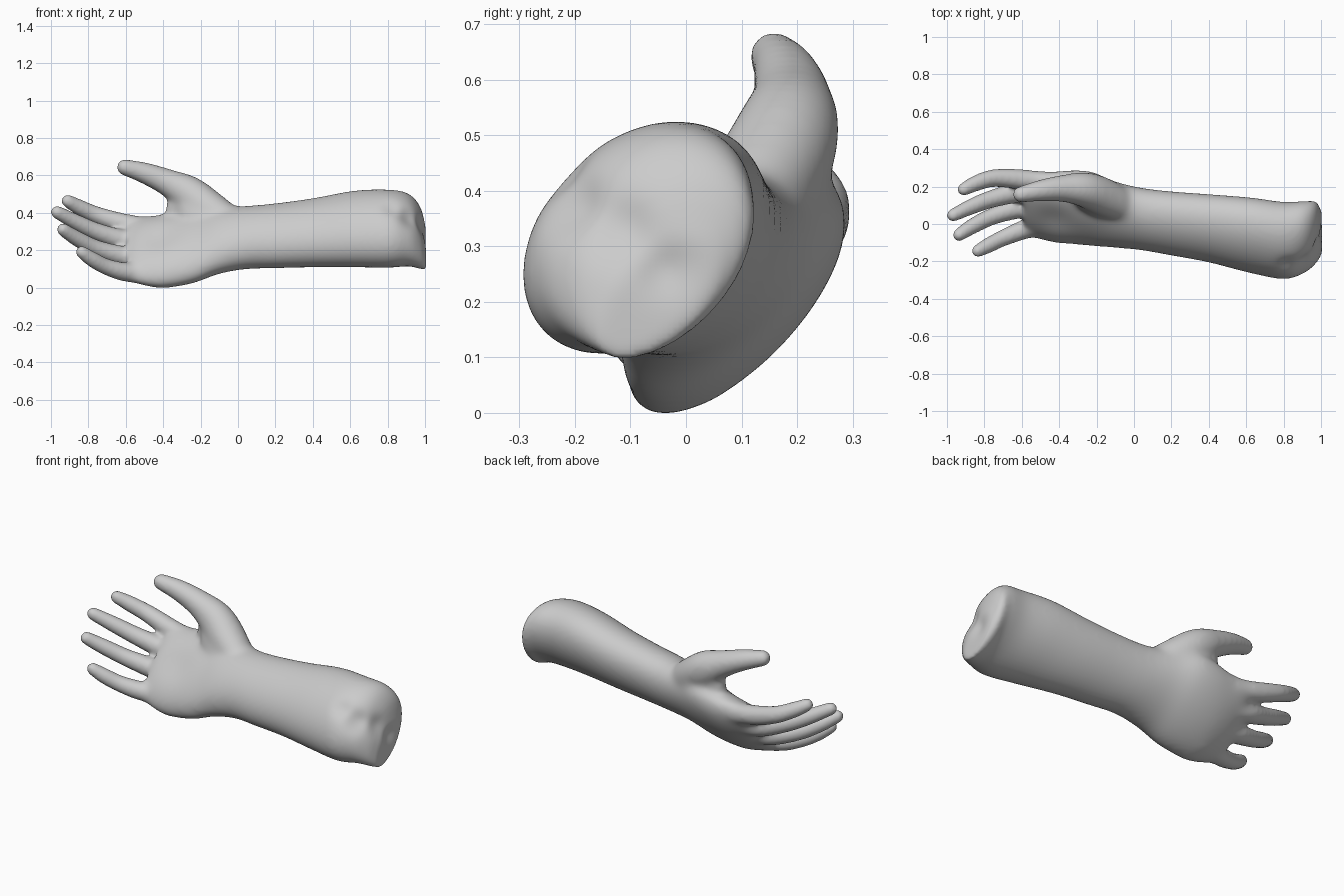
import bpy, bmesh, math
from mathutils import Vector

if "Cube" in bpy.data.objects:
    bpy.data.objects.remove(bpy.data.objects["Cube"])

ACROSS = Vector((0, 0.69, 0.72))   # little-finger side to thumb side
SIDES = 48


def spline(rows, steps=5):
    """Catmull-Rom through rows of equal length."""
    pts = [rows[0]] + rows + [rows[-1]]
    out = []
    for i in range(1, len(pts) - 2):
        for s in range(steps):
            t = s / steps
            out.append([0.5 * (2 * b + (c - a) * t + (2 * a - 5 * b + 4 * c - d) * t * t
                               + (3 * b - a - 3 * c + d) * t ** 3)
                        for a, b, c, d in zip(*pts[i - 1:i + 3])])
    out.append(rows[-1])
    return out


def loft(bm, rows, round_tip=False, fixed=False):
    """Tube through rows (x, y, z, half width, half thickness)."""
    rows = spline(rows)
    if round_tip:
        end, d = rows[-1], Vector(rows[-1][:3]) - Vector(rows[-2][:3])
        d.normalize()
        for k in (25, 45, 65, 80):
            a = math.radians(k)
            p = Vector(end[:3]) + d * end[3] * math.sin(a)
            rows.append([*p, end[3] * math.cos(a), end[4] * math.cos(a)])
    rings = []
    for i, r in enumerate(rows):
        t = Vector(rows[min(i + 1, len(rows) - 1)][:3]) - Vector(rows[max(i - 1, 0)][:3])
        t = Vector((-1, 0, 0)) if fixed else t.normalized()
        side = (ACROSS - t * ACROSS.dot(t)).normalized()
        nrm = t.cross(side)
        rings.append([bm.verts.new(Vector(r[:3])
                                   + side * r[3] * math.cos(2 * math.pi * k / SIDES)
                                   + nrm * r[4] * math.sin(2 * math.pi * k / SIDES))
                      for k in range(SIDES)])
    for a, b in zip(rings, rings[1:]):
        for k in range(SIDES):
            j = (k + 1) % SIDES
            bm.faces.new((a[k], a[j], b[j], b[k]))
    bm.faces.new(rings[0][::-1])
    bm.faces.new(rings[-1])


bm = bmesh.new()

# forearm, wrist and palm
loft(bm, [
    [1.005, -0.05, 0.205, 0.135, 0.07],
    [0.975, -0.045, 0.265, 0.195, 0.125],
    [0.91, -0.070, 0.308, 0.224, 0.156],
    [0.80, -0.088, 0.315, 0.238, 0.171],
    [0.62, -0.06, 0.313, 0.233, 0.167],
    [0.40, -0.023, 0.293, 0.209, 0.153],
    [0.20, 0.003, 0.277, 0.196, 0.144],
    [0.05, 0.025, 0.268, 0.192, 0.140],
    [-0.10, 0.05, 0.254, 0.217, 0.133],
    [-0.22, 0.08, 0.232, 0.256, 0.125],
    [-0.32, 0.09, 0.210, 0.260, 0.118],
    [-0.42, 0.09, 0.193, 0.252, 0.108],
    [-0.53, 0.10, 0.197, 0.237, 0.083],
    [-0.59, 0.10, 0.20, 0.21, 0.05],
], fixed=True)

# web between thumb and index finger
loft(bm, [[0.0, 0.06, 0.31, .08, .08], [-0.15, 0.12, 0.36, .10, .095],
          [-0.27, 0.175, 0.43, .095, .078], [-0.33, 0.19, 0.43, .06, .05]], round_tip=True)

# four fingers, then thumb: (x, y, z, radius)
digits = [
    [(-0.42, 0.215, 0.31, .062), (-0.60, 0.238, 0.34, .055), (-0.75, 0.245, 0.385, .047),
     (-0.85, 0.215, 0.43, .042), (-0.91, 0.185, 0.463, .035)],
    [(-0.42, 0.16, 0.22, .062), (-0.60, 0.170, 0.25, .057), (-0.75, 0.137, 0.297, .048),
     (-0.86, 0.097, 0.347, .043), (-0.967, 0.047, 0.403, .035)],
    [(-0.42, 0.09, 0.14, .062), (-0.60, 0.085, 0.165, .055), (-0.75, 0.043, 0.207, .046),
     (-0.86, -0.01, 0.262, .042), (-0.935, -0.058, 0.31, .035)],
    [(-0.40, 0.025, 0.075, .062), (-0.58, -0.028, 0.08, .053), (-0.70, -0.075, 0.11, .044),
     (-0.78, -0.115, 0.152, .041), (-0.835, -0.144, 0.19, .034)],
    [(0.02, 0.06, 0.31, .075), (-0.14, 0.135, 0.41, .100), (-0.26, 0.182, 0.50, .096),
     (-0.38, 0.190, 0.562, .073), (-0.50, 0.178, 0.612, .057), (-0.605, 0.158, 0.643, .043)],
]
for digit in digits:
    loft(bm, [[x, y, z, r, r] for x, y, z, r in digit], round_tip=True)

bmesh.ops.recalc_face_normals(bm, faces=bm.faces)
mesh = bpy.data.meshes.new("forearm_and_hand")
bm.to_mesh(mesh)
bm.free()
arm = bpy.data.objects.new("forearm_and_hand", mesh)
bpy.context.collection.objects.link(arm)
bpy.context.view_layer.objects.active = arm
arm.select_set(True)

# fuse into one skin
fuse = arm.modifiers.new("fuse", 'REMESH')
fuse.mode = 'VOXEL'
fuse.voxel_size = 0.01
soft = arm.modifiers.new("soften", 'SMOOTH')
soft.factor = 0.5
soft.iterations = 12
for name in ("fuse", "soften"):
    bpy.ops.object.modifier_apply(modifier=name)

# extra blending over the palm, knuckles and thumb root
group = arm.vertex_groups.new(name="palm")
for v in arm.data.vertices:
    x, z = v.co.x, v.co.z
    w = min(1, max(0, (x + 0.64) / 0.12)) * min(1, max(0, (0.1 - x) / 0.1))
    w *= min(1, max(0, (0.60 - z) / 0.08))
    if w > 0:
        group.add([v.index], w, 'REPLACE')
blend = arm.modifiers.new("blend", 'SMOOTH')
blend.factor = 0.5
blend.iterations = 45
blend.vertex_group = "palm"
bpy.ops.object.modifier_apply(modifier="blend")

# palm hollow, elbow folds and sunken end: (centre, push, radius)
dents = [
    ((-0.42, 0.02, 0.27), (0, 0.012, -0.012), 0.10),
    ((0.82, -0.22, 0.43), (0, 0.010, -0.008), 0.05),
    ((0.91, -0.20, 0.37), (-0.01, 0.025, -0.01), 0.06),
    ((0.98, -0.12, 0.33), (-0.02, 0.01, 0), 0.06),
    ((1.00, -0.04, 0.26), (-0.015, 0, 0), 0.05),
]
for v in arm.data.vertices:
    p = v.co.copy()
    for c, push, r in dents:
        v.co += Vector(push) * math.exp(-((p - Vector(c)).length / r) ** 2)

arm.data.polygons.foreach_set("use_smooth", [True] * len(arm.data.polygons))
bpy.ops.object.shade_smooth_by_angle(angle=math.radians(50))
